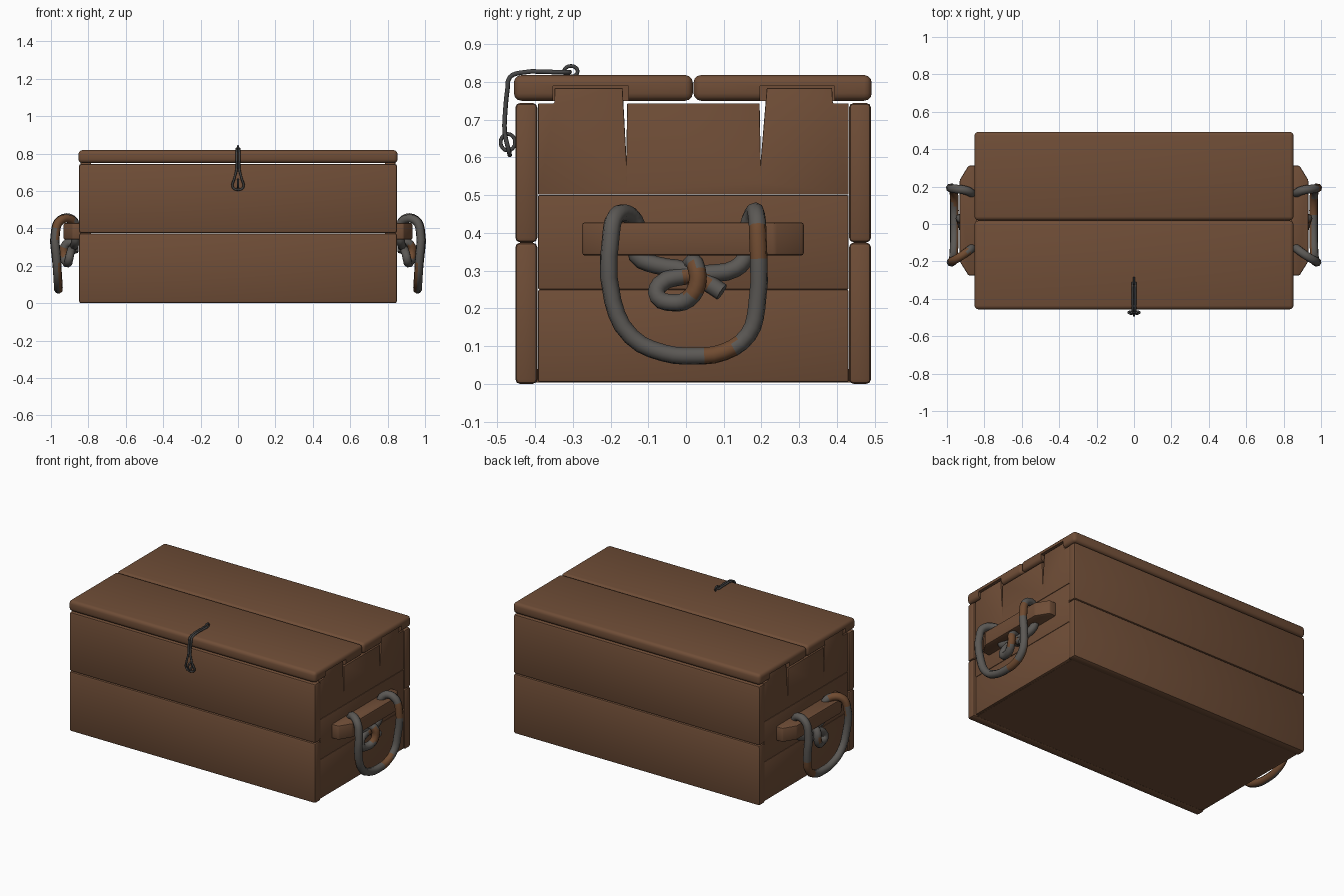
import bpy, bmesh, math
from mathutils import Vector

old = bpy.data.objects.get("Cube")
if old:
    bpy.data.objects.remove(old, do_unlink=True)


def material(name, rgb):
    m = bpy.data.materials.new(name)
    m.use_nodes = True
    m.diffuse_color = (*rgb, 1)
    m.node_tree.nodes["Principled BSDF"].inputs["Base Color"].default_value = (*rgb, 1)
    return m


WOOD = material("brown wood", (0.16, 0.075, 0.038))
STEEL = material("grey rope", (0.105, 0.098, 0.09))
RUST = material("rust brown", (0.16, 0.07, 0.03))
IRON = material("dark iron", (0.06, 0.06, 0.06))


def activate(ob):
    bpy.ops.object.select_all(action='DESELECT')
    ob.select_set(True)
    bpy.context.view_layer.objects.active = ob


def finish(name, bm, mat, bevel=0, segments=2):
    """Turn a bmesh into a bevelled, smooth shaded object."""
    bmesh.ops.recalc_face_normals(bm, faces=bm.faces)
    me = bpy.data.meshes.new(name)
    bm.to_mesh(me)
    bm.free()
    me.materials.append(mat)
    ob = bpy.data.objects.new(name, me)
    bpy.context.collection.objects.link(ob)
    activate(ob)
    if bevel:
        mod = ob.modifiers.new("Bevel", 'BEVEL')
        mod.width, mod.segments = bevel, segments
        bpy.ops.object.modifier_apply(modifier=mod.name)
    bpy.ops.object.shade_smooth_by_angle(angle=math.radians(40))
    return ob


def board(name, x, y, z, bevel=0.012, segments=2):
    bm = bmesh.new()
    bmesh.ops.create_cube(bm, size=1)
    for v in bm.verts:
        v.co = [r[0] + (c + 0.5) * (r[1] - r[0]) for c, r in zip(v.co, (x, y, z))]
    return finish(name, bm, WOOD, bevel, segments)


def slab(name, outline, offset, bevel):
    """Extrude a closed outline of 3D points along an offset."""
    bm = bmesh.new()
    face = bm.faces.new([bm.verts.new(p) for p in outline])
    new = bmesh.ops.extrude_face_region(bm, geom=[face])["geom"]
    bmesh.ops.translate(bm, vec=offset, verts=[g for g in new if isinstance(g, bmesh.types.BMVert)])
    return finish(name, bm, WOOD, bevel)


def tube(name, points, radius, mat, cyclic=False, res=3):
    """Round bar along a smooth path, converted to a mesh."""
    cu = bpy.data.curves.new(name, 'CURVE')
    cu.dimensions = '3D'
    cu.bevel_depth, cu.bevel_resolution = radius, 2
    cu.resolution_u, cu.use_fill_caps = res, True
    sp = cu.splines.new('BEZIER')
    sp.bezier_points.add(len(points) - 1)
    for bp, p in zip(sp.bezier_points, points):
        bp.co = p
        bp.handle_left_type = bp.handle_right_type = 'AUTO'
    sp.use_cyclic_u = cyclic
    cu.materials.append(mat)
    ob = bpy.data.objects.new(name, cu)
    bpy.context.collection.objects.link(ob)
    activate(ob)
    bpy.ops.object.convert(target='MESH')
    bpy.ops.object.shade_smooth_by_angle(angle=math.radians(60))
    return ob


# Front and back planks, two high
for side, y in (("front", (-0.452, -0.394)), ("back", (0.432, 0.49))):
    board(side + "_lower_plank", (-0.85, 0.85), y, (0, 0.374))
    board(side + "_upper_plank", (-0.85, 0.85), y, (0.375, 0.744))

# Floor panel
board("floor_panel", (-0.825, 0.825), (-0.425, 0.465), (0.004, 0.04), 0)

# Lid boards, notched at both ends for the tabs of the end boards
lids = [board("lid_front_board", (-0.853, 0.853), (-0.456, 0.018), (0.75, 0.818), 0.02, 3),
        board("lid_back_board", (-0.853, 0.853), (0.02, 0.492), (0.75, 0.818), 0.02, 3)]
for lid, notch in zip(lids, ((-0.353, -0.152), (0.196, 0.393))):
    for s in (-1, 1):
        cutter = board("notch_cutter", sorted((s * 0.77, s * 0.9)), notch, (0.7, 0.789), 0)
        cutter.hide_render = True
        activate(lid)
        mod = lid.modifiers.new("Notch", 'BOOLEAN')
        mod.operation, mod.object, mod.solver = 'DIFFERENCE', cutter, 'EXACT'
        bpy.ops.object.modifier_apply(modifier=mod.name)
        bpy.data.objects.remove(cutter, do_unlink=True)
    activate(lid)
    bpy.ops.object.shade_smooth_by_angle(angle=math.radians(40))

# Top end board: two tabs with a tapering crack beside each
TABS = [(-0.392, 0.501), (0.431, 0.501), (0.431, 0.743), (0.389, 0.743), (0.387, 0.784),
        (0.214, 0.784), (0.198, 0.592), (0.195, 0.743), (-0.156, 0.743), (-0.158, 0.6),
        (-0.168, 0.784), (-0.348, 0.784), (-0.349, 0.743), (-0.392, 0.743)]
# Grip bar seen from above, with sloping ends
GRIP = [(0.83, -0.275), (0.885, -0.275), (0.932, -0.2), (0.932, 0.235), (0.885, 0.312), (0.83, 0.312)]

# Rope: knot on one side, over the bar, down round the hanging loop and back into the knot
ROPE = [(.905, .095, .243), (.895, .05, .272), (.88, 0, .3), (.872, -.08, .315), (.868, -.13, .34),
        (.868, -.13, .42), (.9, -.155, .45), (.95, -.187, .442), (.972, -.198, .4), (.968, -.194, .22),
        (.963, -.145, .125), (.96, -.06, .082), (.96, .02, .074), (.96, .1, .084), (.963, .165, .13),
        (.968, .187, .2), (.975, .19, .4), (.95, .187, .445), (.9, .18, .455), (.868, .165, .42),
        (.868, .16, .34), (.878, .13, .305), (.886, .06, .292), (.89, -.01, .285), (.898, -.07, .262),
        (.905, -.075, .23), (.91, -.035, .215), (.922, .005, .224), (.93, .03, .265), (.92, .025, .315),
        (.885, .015, .32), (.875, 0, .27)]
RUST_SPOTS = {1: [((.97, .19, .38), .045), ((.96, .09, .085), .05), ((.935, .02, .275), .045)],
              -1: [((.95, -.19, .44), .08), ((.95, .17, .15), .08), ((.935, .02, .275), .03)]}

for s, side in ((1, "left"), (-1, "right")):
    # End boards
    x = sorted((s * 0.785, s * 0.842))
    board(side + "_end_lower_board", x, (-0.392, 0.431), (0.005, 0.25), 0.005)
    board(side + "_end_middle_board", x, (-0.392, 0.431), (0.25, 0.5), 0.004)
    slab(side + "_end_top_board", [(s * 0.785, y, z) for y, z in TABS], (s * 0.057, 0, 0), 0.003)
    # Grip bar and rope
    slab(side + "_grip_bar", [(s * gx, gy, 0.34) for gx, gy in GRIP], (0, 0, 0.088), 0.007)
    rope = tube(side + "_rope_handle", [(s * px, py, pz) for px, py, pz in ROPE], 0.0235, STEEL)
    rope.data.materials.append(RUST)
    for p in rope.data.polygons:
        c = Vector((abs(p.center.x), p.center.y, p.center.z))
        inner = p.normal.x * s < -0.4 and c.z < 0.2
        spot = any((c - Vector(o)).length < r for o, r in RUST_SPOTS[s])
        p.material_index = int(inner or spot)

# Latch: a long wire hoop hooked between two staples
half = [(.006, -.35, .826), (.006, -.44, .824), (.007, -.467, .812), (.008, -.473, .78),
        (.007, -.479, .72), (.02, -.48, .665), (.028, -.47, .62)]
hoop = [(0, -.308, .826)] + half + [(0, -.467, .606)] + [(-a, b, c) for a, b, c in reversed(half)]
tube("latch_hoop", hoop, 0.006, IRON, True)


def staple(name, y, z, ry, rz):
    ring = [(0, y + ry * math.cos(a), z + rz * math.sin(a)) for a in (i * math.pi / 4 for i in range(8))]
    tube(name, ring, 0.005, IRON, True, 2)


staple("lid_staple", -0.305, 0.828, 0.018, 0.014)
staple("front_staple", -0.472, 0.64, 0.019, 0.022)
